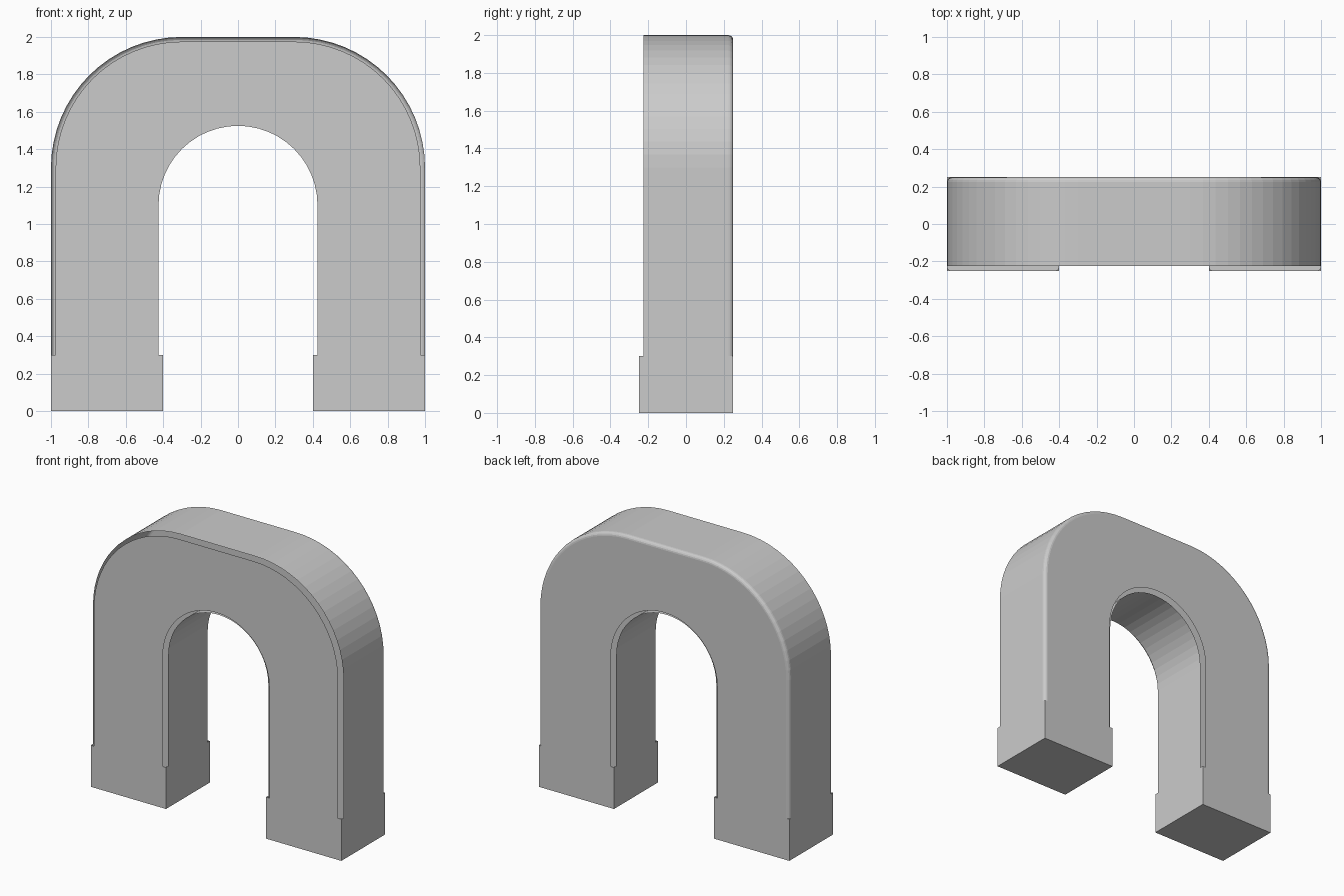
import bpy, bmesh
from math import sin, cos, pi

if "Cube" in bpy.data.objects:
    bpy.data.objects.remove(bpy.data.objects["Cube"])

B = 0.025          # edge bevel size
D = 0.25           # half depth
FOOT = 0.3         # height of the square pole tips
bm = bmesh.new()


def face(points):
    return bm.faces.new([bm.verts.new(p) for p in points])


def strip(a, ya, b, yb):
    """Quads joining two matching (x, z) paths at depths ya and yb."""
    for (p, q, r, s) in zip(a, a[1:], b[1:], b):
        face([(p[0], ya, p[1]), (q[0], ya, q[1]), (r[0], yb, r[1]), (s[0], yb, s[1])])


def outer(inset, n=16):
    r = 0.7 - inset
    right = [(0.3 + r * cos(i / n * pi / 2), 1.3 + r * sin(i / n * pi / 2)) for i in range(n + 1)]
    right = [(1 - inset, FOOT)] + right
    return [(-x, z) for x, z in right] + right[::-1]


def inner(inset, n=24):
    r = 0.4 + inset
    arc = [(-r * cos(i / n * pi), 1.1 + r * sin(i / n * pi)) for i in range(n + 1)]
    return [(-r, FOOT)] + arc + [(r, FOOT)]


# front and back plates, inset from the rounded edges
outline = ([(-1, 0), (-1, FOOT)] + outer(B) + [(1, FOOT), (1, 0), (0.4, 0), (0.4, FOOT)]
           + inner(B)[::-1] + [(-0.4, FOOT), (-0.4, 0)])
for y in (-D, D):
    face([(x, y, z) for x, z in outline])

# outer and inner walls; the other edges are left open as slots
strip(outer(0), -D + B, outer(0), D - B)
strip(inner(0), -D + B, inner(0), D - B)

# rounded outer edge at the back
N = 4
steps = [(B * (1 - cos(i / N * pi / 2)), D - B + B * sin(i / N * pi / 2)) for i in range(N + 1)]
for (i0, y0), (i1, y1) in zip(steps, steps[1:]):
    strip(outer(i0), y0, outer(i1), y1)

# square pole tips: bottoms, side walls and small corner ledges
for s in (-1, 1):
    face([(s * x, y, 0) for x, y in ((0.4, -D), (1, -D), (1, D), (0.4, D))])
    for x, inward in ((1, -1), (0.4, 1)):
        face([(s * x, y, z) for y, z in ((-D, 0), (D, 0), (D, FOOT), (D - B, FOOT),
                                         (-D + B, FOOT), (-D, FOOT))])
        for t in (-1, 1):
            arc = [(s * (x + inward * i), t * y, FOOT) for i, y in steps]
            face([(s * x, t * D, FOOT)] + arc)

bmesh.ops.remove_doubles(bm, verts=bm.verts, dist=0.0005)
bmesh.ops.recalc_face_normals(bm, faces=bm.faces)
mesh = bpy.data.meshes.new("horseshoe_arch")
bm.to_mesh(mesh)
bm.free()
arch = bpy.data.objects.new("horseshoe_arch", mesh)
bpy.context.collection.objects.link(arch)
